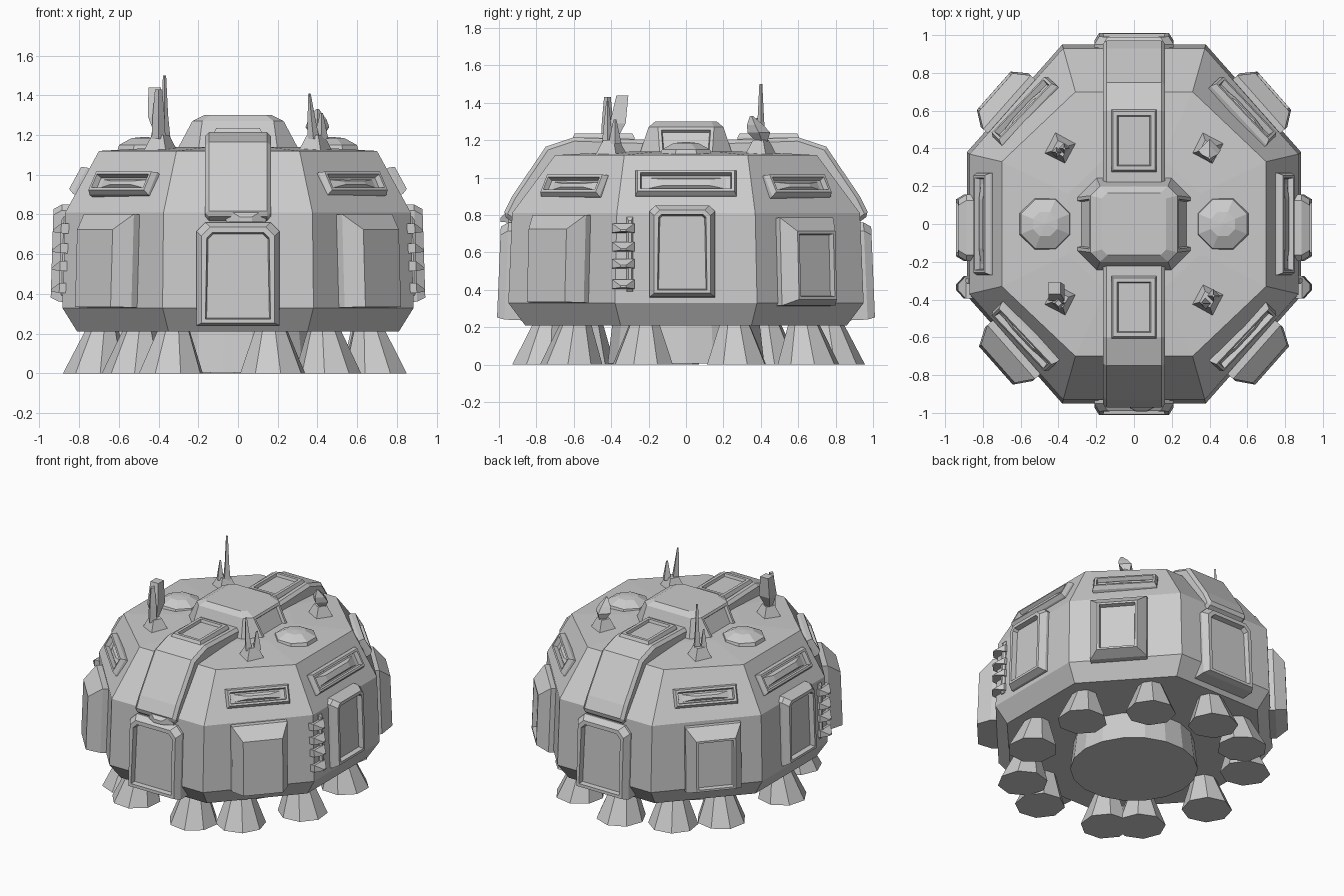
import bpy, bmesh, math
from mathutils import Vector, Matrix

cube = bpy.data.objects.get("Cube")
if cube:
    bpy.data.objects.remove(cube, do_unlink=True)

grey = bpy.data.materials.new("light grey")
grey.use_nodes = True
grey.diffuse_color = (0.6, 0.6, 0.6, 1)
grey.node_tree.nodes["Principled BSDF"].inputs["Base Color"].default_value = (0.6, 0.6, 0.6, 1)


def loft(name, rings, inset=None, border=0.03, recess=0.02):
    """Skin a stack of rings, cap both ends, optionally sink faces chosen by a rule."""
    bm = bmesh.new()
    loops = [[bm.verts.new(p) for p in ring] for ring in rings]
    n = len(loops[0])
    for low, high in zip(loops, loops[1:]):
        for i in range(n):
            j = (i + 1) % n
            bm.faces.new((low[i], low[j], high[j], high[i]))
    bm.faces.new(loops[0][::-1])
    bm.faces.new(loops[-1])
    bmesh.ops.recalc_face_normals(bm, faces=bm.faces)
    bm.normal_update()
    if inset:
        chosen = [f for f in bm.faces if inset(f)]
        for f in chosen:
            bmesh.ops.inset_individual(bm, faces=[f], thickness=border)
            # a second tight inset gives the recess steep walls
            bmesh.ops.inset_individual(bm, faces=[f], thickness=0.008, depth=-recess)
    mesh = bpy.data.meshes.new(name)
    bm.to_mesh(mesh)
    bm.free()
    mesh.materials.append(grey)
    obj = bpy.data.objects.new(name, mesh)
    bpy.context.scene.collection.objects.link(obj)
    return obj


def octagon(a, b, c, d, z):
    """Octagon with corners (a, b) beside the front and (c, d) beside the sides."""
    return [Vector((x, y, z)) for x, y in
            ((c, -d), (c, d), (a, b), (-a, b), (-c, d), (-c, -d), (-a, -b), (a, -b))]


def turned(name, x, y, profile, sides, lean=(0, 0), turn=0.0):
    """Round part from (radius, z) pairs, its top shifted by lean."""
    rings = []
    for k, (r, z) in enumerate(profile):
        s = k / (len(profile) - 1)
        rings.append([Vector((x + lean[0] * s + r * math.cos(turn + math.tau * i / sides),
                              y + lean[1] * s + r * math.sin(turn + math.tau * i / sides), z))
                      for i in range(sides)])
    return loft(name, rings)


# Hull
HULL = [octagon(.35, .86, .81, .35, .21), octagon(.38, .95, .885, .38, .33),
        octagon(.375, .93, .87, .37, .81), octagon(.31, .70, .70, .33, 1.12)]
loft("hull", HULL + [octagon(.15, .35, .35, .16, 1.14)])


def facet(i, band, z, slide=0.0):
    """Matrix on a hull facet at height z: x across, y up the facet, z outward."""
    j = (i + 1) % 8
    low, high = HULL[band], HULL[band + 1]
    t = (z - low[0].z) / (high[0].z - low[0].z)
    p, q = low[i].lerp(high[i], t), low[j].lerp(high[j], t)
    across = (q - p).normalized()
    rise = (high[i] + high[j] - low[i] - low[j]).normalized()
    out = across.cross(rise).normalized()
    up = out.cross(across)
    m = Matrix((across, up, out)).transposed().to_4x4()
    m.translation = (p + q) / 2 + across * slide
    return m


def panel(name, m, w, h, depth, side, top, bottom, border=0, recess=0.0, cut=0.0, back=0.06):
    """Tapered block on a facet, with an optional sunk front and clipped top corners."""
    def ring(s, t, b, z):
        x, y0, y1 = w / 2 - s, -h / 2 + b, h / 2 - t
        pts = [(-x, y0), (x, y0)]
        pts += [(x, y1 - cut), (x - cut, y1), (cut - x, y1), (-x, y1 - cut)] if cut else [(x, y1), (-x, y1)]
        return [m @ Vector((px, py, z)) for px, py in pts]
    out = m.to_3x3() @ Vector((0, 0, 1))
    rule = (lambda f: f.normal.dot(out) > 0.99) if border else None
    return loft(name, [ring(0, 0, 0, -back), ring(0, 0, 0, depth * .3), ring(side, top, bottom, depth)],
                rule, border, recess)


# Front and back doors, with a small latch above the front one
for i, label in ((6, "front"), (2, "back")):
    panel(label + "_door", facet(i, 1, .5), .42, .52, .057, .025, .025, .01, .03, .035, .045, .12)
panel("front_door_latch", facet(6, 1, .795, .04), .2, .07, .06, .07, .045, 0)

# Side doors with a column of thin teeth on a rail beside each
for i, label, s in ((0, "left", -1), (4, "right", 1)):
    panel(label + "_door", facet(i, 1, .605, s * .02), .35, .49, .06, .025, .025, .02, .025, .035, .03)
    panel(label + "_rail", facet(i, 1, .59, s * .3), .035, .4, .02, .01, .02, .02)
    for k, z in enumerate((.43, .54, .63, .73)):
        panel(f"{label}_tooth_{k + 1}", facet(i, 1, z, s * .335), .12, .05, .06, .045, .035, .005)

# Corner pods: plain at the front, framed at the back
for i, label in ((5, "front_right"), (7, "front_left")):
    panel(label + "_pod", facet(i, 1, .565), .38, .47, .13, .055, .08, 0)
for i, label, s in ((1, "back_left", -1), (3, "back_right", 1)):
    panel(label + "_pod", facet(i, 1, .55, s * .04), .38, .47, .11, .055, .075, .03, .02, .03)

# Sloping windows with a lumpy shutter inside
for i in (0, 1, 3, 4, 5, 7):
    wide, high = (.54, .15) if i in (0, 4) else (.43, .13)
    m = facet(i, 2, .965 if i in (0, 4) else .95)
    panel(f"window_{i}", m, wide, high, .04, .012, .012, .012, .02, .03)
    panel(f"window_shutter_{i}", m, wide - .1, high - .08, .028, .09, .02, .01)

# Roof spines running down over the front and back
SPINE = ((.15, 1.2), (.60, 1.215), (.75, 1.165), (.93, .90), (.98, .80), (.93, .765),
         (.84, .77), (.62, 1.06), (.15, 1.08))
for s, label in ((-1, "front"), (1, "back")):
    spine = loft(label + "_spine", [[Vector((x, s * y, z)) for y, z in SPINE] for x in (-.165, .165)])
    bevel = spine.modifiers.new("edge", "BEVEL")
    bevel.width, bevel.segments = .02, 1
    bevel.limit_method, bevel.angle_limit = "ANGLE", math.radians(65)
    hatch = Matrix.Translation((0, s * .44, 1.205))
    panel(label + "_hatch", hatch, .24, .33, .03, .01, .01, .01, .03, .02)


# Central cupola with sunk side panels
def cupola_ring(hx, hy, c, z):
    return octagon(hx - c, hy, hx, hy - c, z)


loft("cupola", [cupola_ring(.31, .25, .11, 1.12), cupola_ring(.23, .20, .05, 1.27),
                cupola_ring(.17, .165, .03, 1.30)],
     lambda f: abs(f.normal.x) > .8 and abs(f.normal.y) < .1, .025, .02)

# Roof domes
for s, label in ((1, "left"), (-1, "right")):
    turned(label + "_dome", s * .47, 0, ((.155, 1.10), (.14, 1.15), (.07, 1.185), (.01, 1.19)), 8, turn=math.pi / 8)

# Antennas on pyramid feet
for x in (-.39, .39):
    for y in (-.4, .4):
        turned("antenna_foot", x, y, ((.095, 1.11), (.045, 1.2)), 4, turn=.3)
turned("back_right_spike", -.37, .4, ((.03, 1.18), (.018, 1.3), (.008, 1.5)), 4)
turned("back_right_short_spike", -.41, .38, ((.03, 1.18), (.006, 1.32)), 4)
turned("front_left_spike", .38, -.42, ((.03, 1.18), (.02, 1.28), (.006, 1.41)), 4, lean=(-.02, 0))
turned("front_left_short_spike", .42, -.38, ((.035, 1.18), (.008, 1.31)), 4)
turned("back_left_sensor", .40, .41, ((.02, 1.18), (.06, 1.24), (.045, 1.28), (.008, 1.33)), 4, lean=(.0, -.06))
turned("front_right_mast", -.40, -.42, ((.035, 1.18), (.03, 1.3), (.018, 1.43)), 4)
turned("front_right_sensor", -.40, -.39, ((.025, 1.2), (.06, 1.29), (.045, 1.44)), 4,
       lean=(-.02, .05), turn=math.pi / 4)

# Underside: central drum and a ring of flared thrusters
turned("central_drum", 0, 0, ((.425, .005), (.40, .22)), 18)
for k, degrees in enumerate((-17, 20, 56, 92, 121, 146, 187, 224, 242, 284, 309)):
    a = math.radians(degrees)
    turned(f"thruster_{k + 1}", .72 * math.cos(a), .79 * math.sin(a),
           ((.168, 0), (.085, .215)), 8, lean=(-.03 * math.cos(a), -.03 * math.sin(a)), turn=a)
